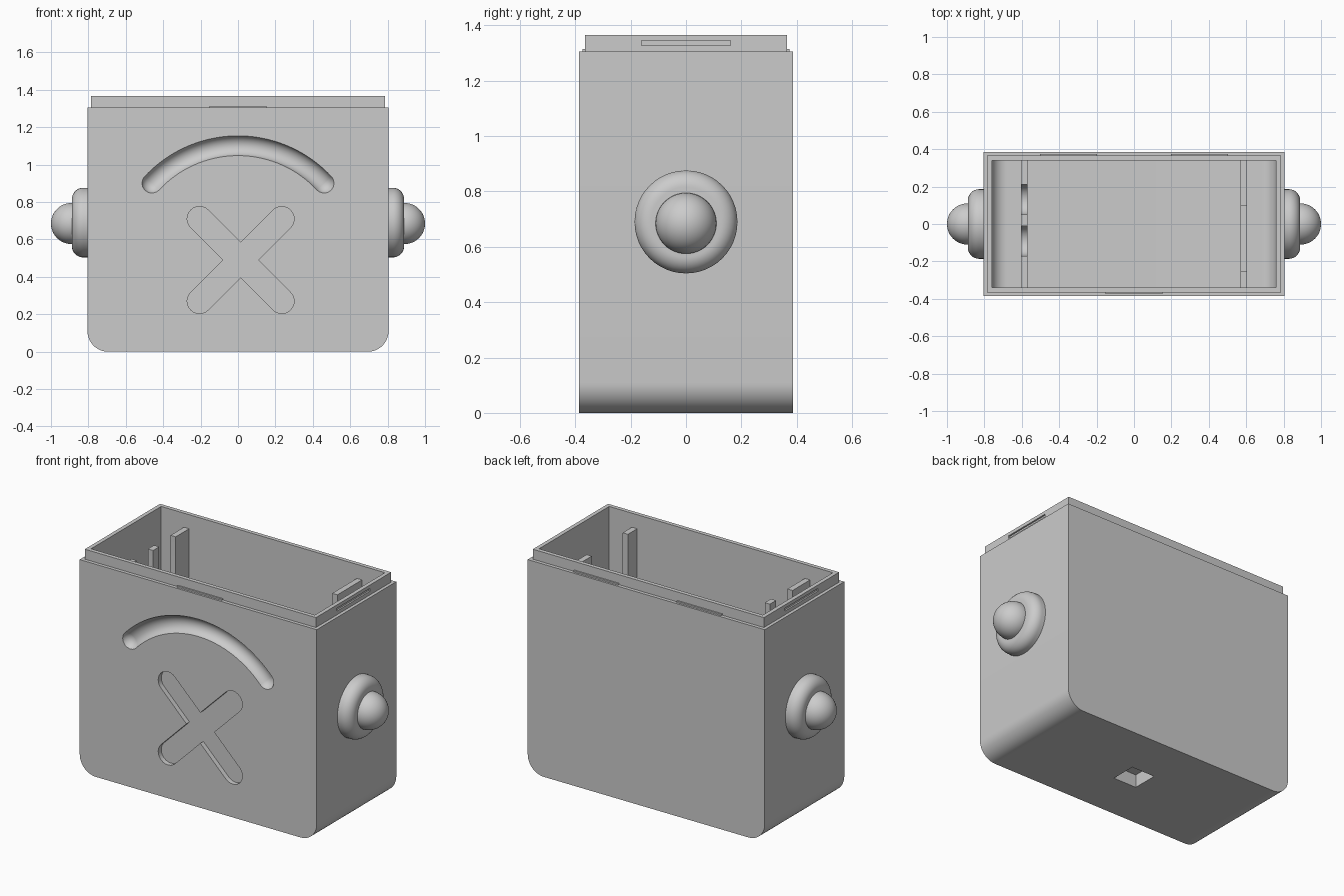
import bpy, bmesh
from math import sin, cos, pi, radians, asin, hypot

cube = bpy.data.objects.get("Cube")
if cube:
    bpy.data.objects.remove(cube, do_unlink=True)

grey = bpy.data.materials.new("plain_grey")
grey.use_nodes = True
COLOUR = (0.6, 0.6, 0.6, 1)
grey.diffuse_color = COLOUR
for node in grey.node_tree.nodes:
    if node.type == 'BSDF_PRINCIPLED':
        node.inputs["Base Color"].default_value = COLOUR


def make(name, bm):
    bmesh.ops.recalc_face_normals(bm, faces=bm.faces)
    mesh = bpy.data.meshes.new(name)
    bm.to_mesh(mesh)
    bm.free()
    mesh.materials.append(grey)
    ob = bpy.data.objects.new(name, mesh)
    bpy.context.collection.objects.link(ob)
    return ob


def activate(ob):
    bpy.ops.object.select_all(action='DESELECT')
    ob.select_set(True)
    bpy.context.view_layer.objects.active = ob


def smooth(ob):
    activate(ob)
    bpy.ops.object.shade_smooth_by_angle(angle=radians(35))


def prism(name, outline, axis, a, b):
    """Extrude a 2D outline along x (outline in y, z) or y (outline in x, z)."""
    bm = bmesh.new()
    place = (lambda p, t: (t, p[0], p[1])) if axis == 'x' else (lambda p, t: (p[0], t, p[1]))
    lo, hi = ([bm.verts.new(place(p, t)) for p in outline] for t in (a, b))
    bm.faces.new(lo)
    bm.faces.new(hi)
    n = len(outline)
    for i in range(n):
        j = (i + 1) % n
        bm.faces.new((lo[i], lo[j], hi[j], hi[i]))
    return make(name, bm)


def box(name, x0, x1, y0, y1, z0, z1):
    return prism(name, [(x0, z0), (x1, z0), (x1, z1), (x0, z1)], 'y', y0, y1)


def arc(cx, cz, r, start, end, steps=12):
    angles = [radians(start + (end - start) * i / steps) for i in range(steps + 1)]
    return [(cx + r * cos(t), cz + r * sin(t)) for t in angles]


def tub_outline(half, z0, z1, r):
    """Rectangle with rounded lower corners."""
    return (arc(r - half, z0 + r, r, 180, 270) + arc(half - r, z0 + r, r, 270, 360)
            + [(half, z1), (-half, z1)])


def boolean(target, tool, operation='DIFFERENCE'):
    activate(target)
    mod = target.modifiers.new("cut", 'BOOLEAN')
    mod.operation, mod.solver, mod.object = operation, 'EXACT', tool
    bpy.ops.object.modifier_apply(modifier=mod.name)
    bpy.data.objects.remove(tool, do_unlink=True)


# Main case with stepped rim and hollow inside
RIM, TOP = 1.305, 1.366
case = prism("case", tub_outline(0.805, 0, RIM, 0.11), 'y', -0.386, 0.386)
boolean(case, box("rim", -0.785, 0.785, -0.365, 0.365, 1.2, TOP), 'UNION')
boolean(case, prism("cavity", tub_outline(0.76, 0.1, 1.5, 0.08), 'y', -0.34, 0.34))

# Square socket underneath and latch slots on the rim ends
boolean(case, box("socket", -0.08, 0.08, -0.08, 0.08, -0.1, 0.08))
for s in (-1, 1):
    x0, x1 = sorted((s * 0.775, s * 0.9))
    boolean(case, box("latch_slot", x0, x1, -0.16, 0.16, 1.328, 1.345))

# Cross shaped recess with round arm ends
CX, CZ, ARM, WIDTH = 0.014, 0.49, 0.22, 0.066
cross = []
for k in range(4):
    a = 90 * k
    t = radians(a)
    cross.append((CX + 0.094 * cos(t), CZ + 0.094 * sin(t)))
    d = radians(a + 45)
    reach = ARM * 2 ** 0.5
    cross += arc(CX + reach * cos(d), CZ + reach * sin(d), WIDTH, a - 45, a + 135)
boolean(case, prism("cross_cutter", cross, 'y', -0.5, -0.356))

# Curved round-bottomed groove with domed ends
R, TUBE, MID = 0.629, 0.055, 0.472
sweep = asin(0.46 / R)
stations = [(-sweep, -TUBE * cos(radians(p)), TUBE * sin(radians(p))) for p in range(3, 90, 12)]
stations += [(sweep * (i / 20 - 1), 0, TUBE) for i in range(41)]
stations += [(-t, -shift, r) for t, shift, r in stations[7::-1]]
bm = bmesh.new()
rings = []
for t, shift, r in stations:
    ring = []
    for i in range(32):
        q = 2 * pi * i / 32
        rad = R + r * cos(q)
        ring.append(bm.verts.new((rad * sin(t) + shift * cos(t), -0.4 + r * sin(q),
                                  MID + rad * cos(t) - shift * sin(t))))
    rings.append(ring)
for r0, r1 in zip(rings, rings[1:]):
    for i in range(32):
        j = (i + 1) % 32
        bm.faces.new((r0[i], r0[j], r1[j], r1[i]))
bm.faces.new(rings[0])
bm.faces.new(rings[-1])
boolean(case, make("groove_cutter", bm))
smooth(case)

# Small snap ridges at the foot of the rim
for name, x, side in (("front_ridge", 0, -1), ("back_ridge_right", -0.35, 1),
                      ("back_ridge_left", 0.35, 1)):
    y0, y1 = sorted((side * 0.36, side * 0.374))
    box(name, x - 0.152, x + 0.152, y0, y1, RIM - 0.002, RIM + 0.009)

# Inner divider on the right, with two round-bottomed notches
RIB = 1.28
divider = [(-0.345, 0.09), (0.345, 0.09), (0.345, RIB)]
for centre in (0.13, -0.09):
    divider += [(centre + 0.08, RIB)] + arc(centre, 0.69, 0.08, 0, -180) + [(centre - 0.08, RIB)]
divider.append((-0.345, RIB))
smooth(prism("right_divider", divider, 'x', -0.605, -0.57))

# Inner divider on the left, with one wide square notch
prism("left_divider", [(-0.345, 0.09), (0.345, 0.09), (0.345, RIB), (0.1, RIB), (0.1, 0.6),
                       (-0.25, 0.6), (-0.25, RIB), (-0.345, RIB)], 'x', 0.57, 0.605)


# Side knobs: rounded collar and ball
def lathe(name, profile, side, z):
    """Revolve (radius, x) pairs about a sideways axis."""
    bm = bmesh.new()
    verts = [bm.verts.new((side * x, 0, z + r)) for r, x in profile]
    edges = [bm.edges.new(pair) for pair in zip(verts, verts[1:])]
    bmesh.ops.spin(bm, geom=verts + edges, cent=(0, 0, z), axis=(1, 0, 0),
                   angle=2 * pi, steps=48, use_duplicate=False)
    bmesh.ops.remove_doubles(bm, verts=bm.verts, dist=0.0001)
    smooth(make(name, bm))


for side, label in ((1, "left"), (-1, "right")):
    collar = [(0, 0.8), (0.186, 0.8)] + arc(0.126, 0.828, 0.06, 0, 90) + [(0, 0.888)]
    lathe(label + "_collar", collar, side, 0.69)
    lathe(label + "_ball", arc(0, 0.89, 0.11, -90, 90, 24), side, 0.685)
